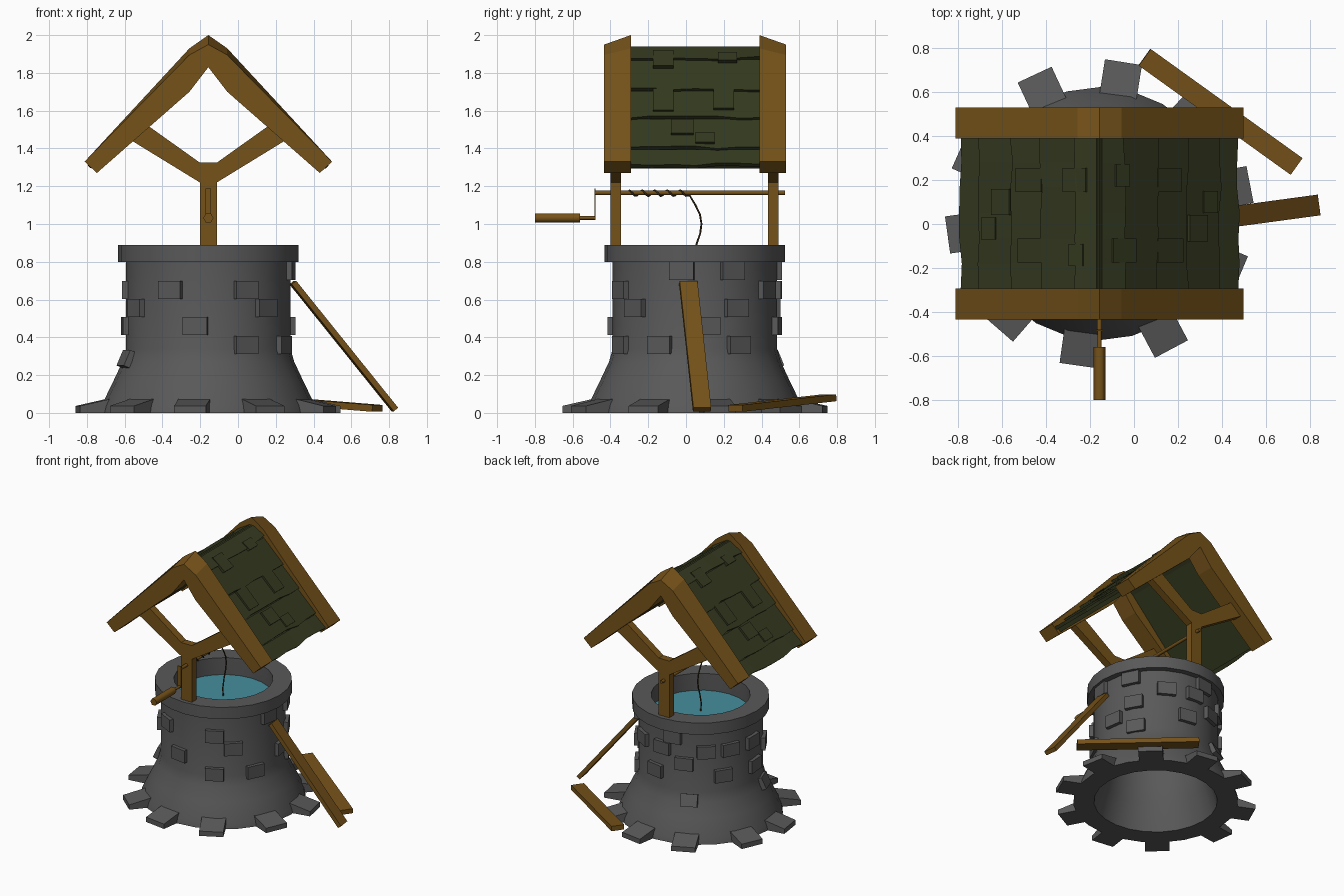
import bpy, bmesh, math, random
from mathutils import Vector, Matrix

if "Cube" in bpy.data.objects:
    bpy.data.objects.remove(bpy.data.objects["Cube"])

random.seed(4)
CX, CY = -0.157, 0.047          # well axis


def material(name, rgb):
    m = bpy.data.materials.new(name)
    m.diffuse_color = (*rgb, 1)
    m.use_nodes = True
    m.node_tree.nodes["Principled BSDF"].inputs["Base Color"].default_value = m.diffuse_color
    return m


WOOD = material("wood", (0.18, 0.085, 0.01))
MOSS = material("mossy_shingle", (0.035, 0.042, 0.014))
STONE = material("stone", (0.1, 0.1, 0.1))
WATER = material("water", (0.06, 0.27, 0.34))
ROPE = material("rope", (0.04, 0.025, 0.01))


def make(name, verts, faces, mat):
    bm = bmesh.new()
    vs = [bm.verts.new(v) for v in verts]
    for f in faces:
        bm.faces.new([vs[i] for i in f])
    bmesh.ops.recalc_face_normals(bm, faces=bm.faces)
    me = bpy.data.meshes.new(name)
    bm.to_mesh(me)
    bm.free()
    me.materials.append(mat)
    ob = bpy.data.objects.new(name, me)
    bpy.context.collection.objects.link(ob)
    return ob


def smooth(ob):
    bpy.ops.object.select_all(action='DESELECT')
    ob.select_set(True)
    bpy.context.view_layer.objects.active = ob
    bpy.ops.object.shade_smooth_by_angle(angle=math.radians(30))


def lathe(name, prof, n, mat):
    p = len(prof)
    verts = [(CX + r * math.cos(2 * math.pi * k / n), CY + r * math.sin(2 * math.pi * k / n), z)
             for k in range(n) for r, z in prof]
    faces = [(k * p + j, ((k + 1) % n) * p + j, ((k + 1) % n) * p + (j + 1) % p, k * p + (j + 1) % p)
             for k in range(n) for j in range(p)]
    ob = make(name, verts, faces, mat)
    smooth(ob)
    return ob


def prism(name, a, b, y0, y1, mat):
    """Join an x-z outline at y0 to a matching outline at y1 (x relative to the well axis)."""
    n = len(a)
    verts = [(CX + x, y0, z) for x, z in a] + [(CX + x, y1, z) for x, z in b]
    faces = [tuple(range(n)), tuple(range(n, 2 * n))]
    faces += [(i, (i + 1) % n, n + (i + 1) % n, n + i) for i in range(n)]
    return make(name, verts, faces, mat)


BOX = [(0, 1, 3, 2), (4, 5, 7, 6), (0, 1, 5, 4), (2, 3, 7, 6), (0, 2, 6, 4), (1, 3, 7, 5)]


def box(name, size, matrix, mat, taper=None):
    s = Vector(size) / 2
    verts = []
    for x in (-1, 1):
        for y in (-1, 1):
            for z in (-1, 1):
                v = Vector((x * s.x, y * s.y, z * s.z))
                if taper and z > 0:
                    v.z = taper[0] if x < 0 else taper[1]
                verts.append(matrix @ v)
    return make(name, verts, BOX, mat)


def tube(name, pts, radius, mat, res=2):
    cu = bpy.data.curves.new(name, 'CURVE')
    cu.dimensions = '3D'
    cu.bevel_depth, cu.bevel_resolution, cu.use_fill_caps = radius, res, True
    sp = cu.splines.new('POLY')
    sp.points.add(len(pts) - 1)
    for p, c in zip(sp.points, pts):
        p.co = (*c, 1)
    cu.materials.append(mat)
    ob = bpy.data.objects.new(name, cu)
    bpy.context.collection.objects.link(ob)
    bpy.ops.object.select_all(action='DESELECT')
    ob.select_set(True)
    bpy.context.view_layer.objects.active = ob
    bpy.ops.object.convert(target='MESH')
    return ob


def around(deg, r, z, tilt=0):
    return (Matrix.Translation((CX, CY, 0)) @ Matrix.Rotation(math.radians(deg), 4, 'Z')
            @ Matrix.Translation((r, 0, z)) @ Matrix.Rotation(math.radians(tilt), 4, 'Y'))


# Stone wall with flared foot and overhanging rim
lathe("well_wall", [(.575, 0), (.565, .04), (.502, .17), (.455, .27), (.435, .34), (.435, .80),
                    (.478, .80), (.478, .89), (.345, .89), (.345, .34), (.37, .2), (.43, 0)], 24, STONE)

# Water surface
make("water", [(CX + .347 * math.cos(k * math.pi / 12), CY + .347 * math.sin(k * math.pi / 12), .76)
               for k in range(24)], [tuple(range(24))], WATER)

# Foot stones
for i, a in enumerate((115, 81, 47, 11, -23, -62, -98, -131, 188, 156)):
    box(f"foot_stone_{i}", (.19, .17, .05), around(a, .602, .025), STONE, taper=(.055, .012))

# Raised wall bricks: angle, height
bricks = [(-117, .65), (-63, .65), (-99, .46), (-63, .36), (-9, .75), (-46, .555), (-25, .36),
          (27, .75), (30, .555), (9, .46), (32, .36), (88, .65), (99, .75), (130, .65), (110, .555),
          (153, .65), (146, .46), (180, .65), (184, .46), (80, .46), (-150, .555), (60, .65)]
for i, (a, z) in enumerate(bricks):
    box(f"wall_brick_{i}", (.06, .13, .095), around(a, .428, z), STONE)
for i, (a, z) in enumerate(((199, .27), (115, .27))):
    box(f"flare_brick_{i}", (.11, .12, .09), around(a, .425, z, -24), STONE)


def mirrored(half):
    """Close a right-hand outline by mirroring it; points on x = 0 are shared."""
    return half + [(-x, z) for x, z in reversed(half) if x > 0]


# Forked posts
fork = mirrored([(.045, .85), (.045, 1.22), (.42, 1.45), (.34, 1.535), (.045, 1.325)])
for side, y0 in (("front", -.40), ("back", .434)):
    prism(side + "_post", fork, fork, y0, y0 + .057, WOOD)


# Gable rafters, ridge sloping down towards the outside
def gable(drop):
    out = [(0, 2 - drop), (.1, 1.93 - drop * .7), (.655, 1.33), (.59, 1.27), (.1, 1.70), (0, 1.83)]
    return out + [(-x, z) for x, z in reversed(out[1:-1])]


prism("front_gable", gable(.05), gable(0), -.433, -.292, WOOD)
prism("back_gable", gable(0), gable(.05), .388, .53, WOOD)

# Roof sheet
sheet = [(0, 1.94), (.09, 1.872), (.60, 1.315), (.58, 1.293), (.08, 1.83), (0, 1.895)]
sheet += [(-x, z) for x, z in reversed(sheet[1:-1])]
prism("roof_sheet", sheet, sheet, -.30, .40, MOSS)

SLOPE = Vector((.51, -.557)).normalized()
NORMAL = Vector((-SLOPE.y, SLOPE.x))


def on_roof(z, lift):
    """Point on the roof surface at height z, lifted along the slope normal."""
    x = (1.94 - z) * 1.32 if z > 1.872 else .09 + (1.872 - z) * .51 / .557
    return x + NORMAL.x * lift, z + NORMAL.y * lift


# Overlapping shingle courses with wavy lower edges, and loose raised shingles
edges = [1.935, 1.865, 1.70, 1.55, 1.39, 1.30]
loose = [(-.12, 1.86, .11, .09), (-.12, 1.64, .11, .12), (.20, 1.645, .11, .11),
         (.10, 1.44, .10, .06), (.22, 1.87, .10, .05), (-.02, 1.50, .12, .08)]
for side, sx in (("right", 1), ("left", -1)):
    for i in range(5):
        n = 6
        verts, faces = [], []
        for k in range(n + 1):
            y = -.295 + .69 * k / n
            low = edges[i + 1] + random.uniform(-.008, .008)
            for z, lift in ((edges[i], 0), (edges[i], .008), (low, .024), (low, 0)):
                x, h = on_roof(z, lift)
                verts.append((CX + sx * x, y, h))
        for k in range(n):
            faces += [(k * 4 + j, k * 4 + (j + 1) % 4, k * 4 + 4 + (j + 1) % 4, k * 4 + 4 + j) for j in range(4)]
        faces += [(0, 1, 2, 3), (n * 4, n * 4 + 1, n * 4 + 2, n * 4 + 3)]
        make(f"{side}_shingle_course_{i}", verts, faces, MOSS)
    for i, (y, z, w, h) in enumerate(loose):
        quad = [on_roof(z + h / 2, 0), on_roof(z + h / 2, .024), on_roof(z - h / 2, .034), on_roof(z - h / 2, 0)]
        quad = [(sx * a, b) for a, b in quad]
        yc = y if sx > 0 else .08 - y
        prism(f"{side}_loose_shingle_{i}", quad, quad, yc - w / 2, yc + w / 2, MOSS)

# Axle, crank and handle
tube("axle", [(CX, -.48, 1.165), (CX, .525, 1.165)], .012, WOOD)
box("crank_arm", (.03, .007, .165), Matrix.Translation((CX, -.482, 1.105)), WOOD)
tube("crank_pin", [(CX, -.48, 1.032), (CX, -.57, 1.032)], .01, WOOD)
tube("crank_handle", [(CX, -.56, 1.032), (CX, -.80, 1.032)], .027, WOOD, 1)

# Rope wound round the axle, then hanging into the water
coil = [(CX + .015 * math.sin(k * .7), -.30 + k * .0075, 1.163 + .015 * math.cos(k * .7)) for k in range(41)]
hang = [(CX, y, z) for y, z in ((.02, 1.15), (.05, 1.10), (.074, 1.05), (.082, 1.0), (.075, .95),
                               (.055, .89), (.04, .82), (.045, .75))]
tube("rope", coil + hang, .005, ROPE, 1)


# Fallen planks
def plank(name, a, b, width, thick):
    a, b = Vector(a), Vector(b)
    x = (b - a).normalized()
    y = Vector((0, 0, 1)).cross(x).normalized()
    m = Matrix((x, y, x.cross(y))).transposed().to_4x4()
    m.translation = (a + b) / 2
    box(name, ((b - a).length, width, thick), m, WOOD)


plank("leaning_plank", (.29, .012, .69), (.83, .085, .018), .095, .03)
plank("ground_plank", (.048, .758, .08), (.738, .262, .024), .093, .036)
